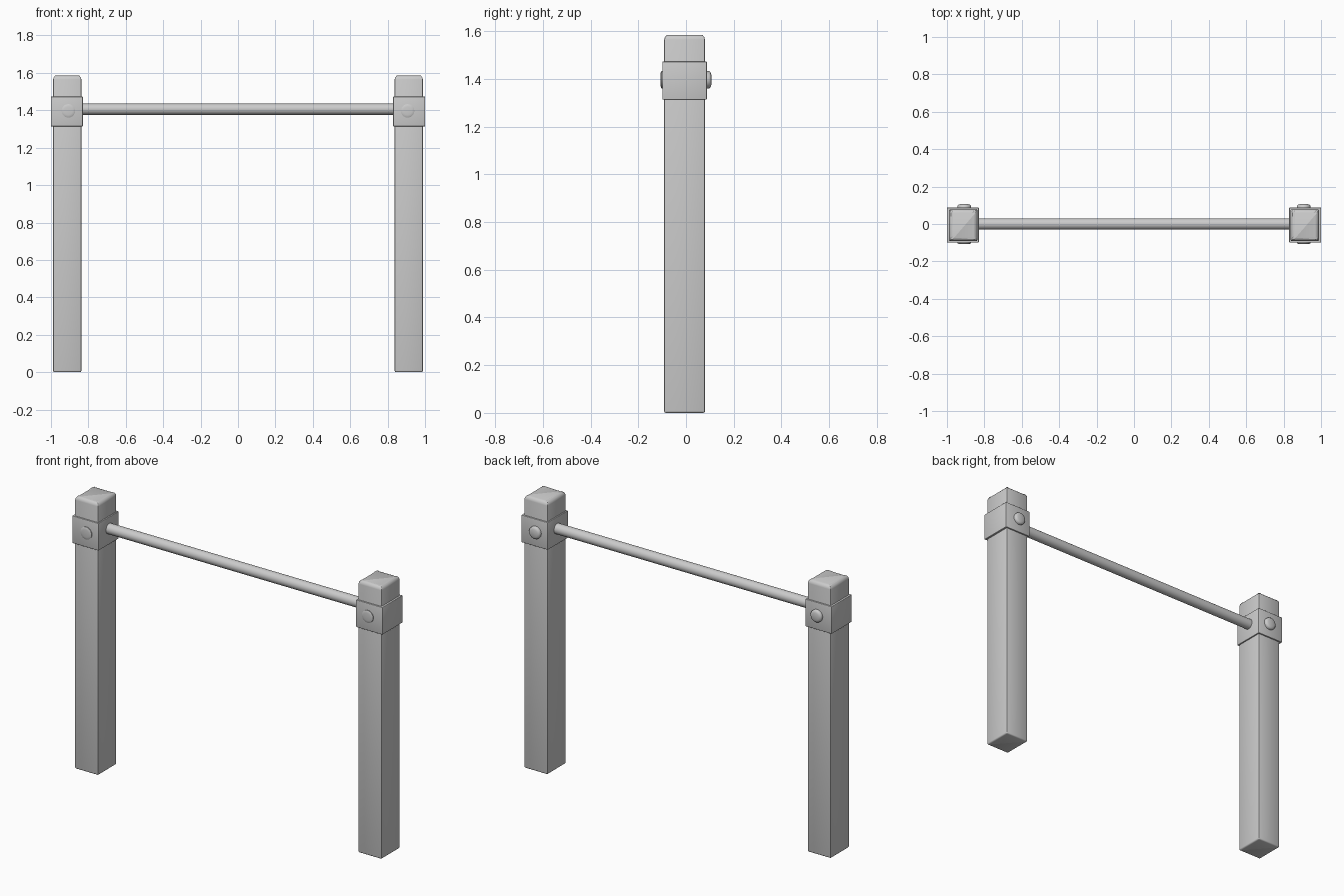
import bpy, bmesh
from math import radians, pi
from mathutils import Matrix, Vector

if "Cube" in bpy.data.objects:
    bpy.data.objects.remove(bpy.data.objects["Cube"])

POST_X, POST_Y = 0.913, -0.006
BOLT_Z = 1.397


def finish(name, bm, angle=35):
    bmesh.ops.recalc_face_normals(bm, faces=bm.faces[:])
    me = bpy.data.meshes.new(name)
    bm.to_mesh(me)
    bm.free()
    ob = bpy.data.objects.new(name, me)
    bpy.context.collection.objects.link(ob)
    bpy.ops.object.select_all(action='DESELECT')
    ob.select_set(True)
    bpy.context.view_layer.objects.active = ob
    bpy.ops.object.shade_smooth_by_angle(angle=radians(angle))
    return ob


def block(name, x, sx, sy, z0, z1, top, bottom, side):
    """Box with separately rounded upright, top and bottom edges."""
    bm = bmesh.new()
    loc = Vector((x, POST_Y, (z0 + z1) / 2))
    bmesh.ops.create_cube(bm, size=1, matrix=Matrix.Translation(loc)
                          @ Matrix.Diagonal((sx, sy, z1 - z0, 1)))
    upright = [e for e in bm.edges if abs(e.verts[0].co.z - e.verts[1].co.z) > 0.01]
    bmesh.ops.bevel(bm, geom=upright, offset=side, segments=2, profile=0.5, affect='EDGES')
    for z, width in ((z1, top), (z0, bottom)):
        rim = [e for e in bm.edges if all(abs(v.co.z - z) < 1e-4 for v in e.verts)]
        bmesh.ops.bevel(bm, geom=rim, offset=width, segments=3, profile=0.5,
                        affect='EDGES', clamp_overlap=False)
    return finish(name, bm)


def bolt(name, x, y, side, h):
    """Domed bolt head turned from a profile, pointing along side * y."""
    bm = bmesh.new()
    profile = [(0.036, -0.01), (0.036, h * 0.5), (0.032, h * 0.75), (0.022, h * 0.93), (0, h)]
    vs = [bm.verts.new((x + r, y + side * d, BOLT_Z)) for r, d in profile]
    edges = [bm.edges.new(p) for p in zip(vs, vs[1:])]
    bmesh.ops.spin(bm, geom=vs + edges, cent=(x, y, BOLT_Z), axis=(0, 1, 0),
                   angle=2 * pi, steps=24, use_merge=False)
    bmesh.ops.remove_doubles(bm, verts=bm.verts[:], dist=1e-5)
    return finish(name, bm, 40)


for label, s in (("left", -1), ("right", 1)):
    # Square timber post with a rounded top
    block(label + "_post", s * POST_X, 0.151, 0.171, 0, 1.585, 0.02, 0.008, 0.006)
    # Clamp collar around the post
    block(label + "_collar", s * 0.915, 0.17, 0.187, 1.314, 1.473, 0.003, 0.003, 0.003)
    # Bolt heads on both faces of the collar
    bolt(label + "_front_bolt", s * 0.907, -0.0995, -1, 0.008)
    bolt(label + "_back_bolt", s * 0.907, 0.0875, 1, 0.02)

# Horizontal bar between the collars
bm = bmesh.new()
bmesh.ops.create_cone(bm, cap_ends=True, segments=24, radius1=0.03, radius2=0.03, depth=1.72,
                      matrix=Matrix.Translation((0, 0, 1.406)) @ Matrix.Rotation(pi / 2, 4, 'Y'))
finish("bar", bm)
